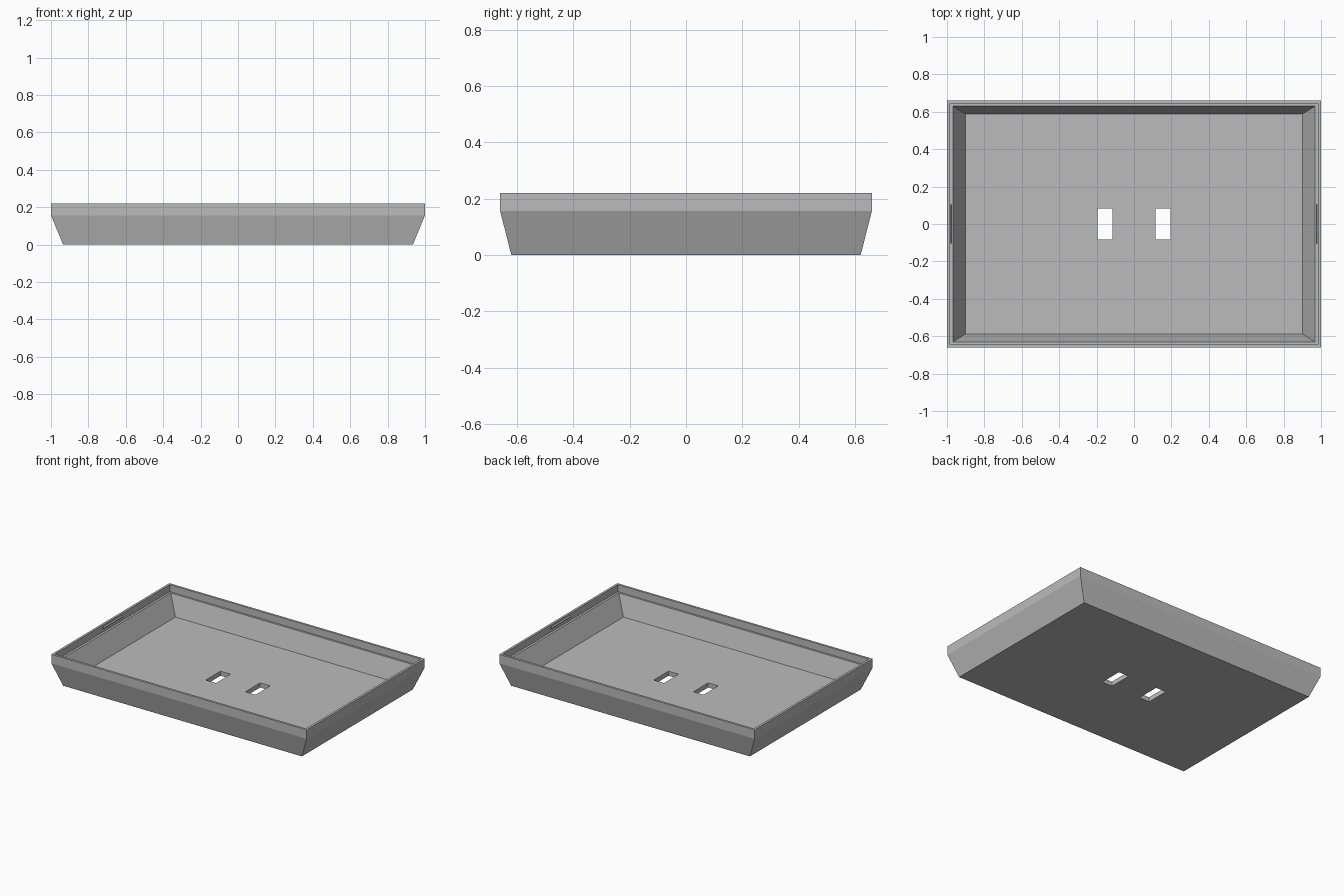
import bpy
import bmesh

if "Cube" in bpy.data.objects:
    bpy.data.objects.remove(bpy.data.objects["Cube"], do_unlink=True)

GREY = (0.5, 0.5, 0.5, 1)
grey = bpy.data.materials.new("plain_grey")
grey.use_nodes = True
grey.diffuse_color = GREY
grey.node_tree.nodes["Principled BSDF"].inputs["Base Color"].default_value = GREY


def finish(name, bm):
    """Turn a bmesh into a grey, flat-shaded object."""
    bmesh.ops.recalc_face_normals(bm, faces=bm.faces)
    mesh = bpy.data.meshes.new(name)
    bm.to_mesh(mesh)
    bm.free()
    mesh.materials.append(grey)
    obj = bpy.data.objects.new(name, mesh)
    bpy.context.collection.objects.link(obj)
    return obj


def loft(name, sections):
    """Join rectangles (half x, half y, z) in order and cap both ends."""
    bm = bmesh.new()
    rings = [[bm.verts.new((sx * hx, sy * hy, z))
              for sx, sy in ((-1, -1), (1, -1), (1, 1), (-1, 1))]
             for hx, hy, z in sections]
    for low, high in zip(rings, rings[1:]):
        for i in range(4):
            j = (i + 1) % 4
            bm.faces.new((low[i], low[j], high[j], high[i]))
    bm.faces.new(rings[0])
    bm.faces.new(rings[-1])
    return finish(name, bm)


# Tray: flared outside, straight lip, inner ledge, sloped inside, floor
tray = loft("tray", [
    (0.935, 0.62, 0),
    (1, 0.66, 0.157),
    (1, 0.66, 0.22),
    (0.984, 0.644, 0.22),
    (0.984, 0.644, 0.17),
    (0.968, 0.63, 0.17),
    (0.902, 0.589, 0.033),
])

# Two rectangular slots through the floor
for side in (-1, 1):
    cutter = loft("slot_cutter", [(0.04, 0.083, -0.05), (0.04, 0.083, 0.1)])
    cutter.location.x = side * 0.155
    cutter.hide_render = True
    cut = tray.modifiers.new("slot", "BOOLEAN")
    cut.operation = "DIFFERENCE"
    cut.solver = "EXACT"
    cut.object = cutter
    bpy.context.view_layer.objects.active = tray
    bpy.ops.object.modifier_apply(modifier=cut.name)
    bpy.data.objects.remove(cutter, do_unlink=True)

# Small snap ridges inside the lip at both ends
for side, label in ((1, "left"), (-1, "right")):
    bm = bmesh.new()
    ends = [[bm.verts.new((side * x, y, z))
             for x, z in ((0.986, 0.19), (0.977, 0.2), (0.986, 0.21))]
            for y in (-0.105, 0.105)]
    for end in ends:
        bm.faces.new(end)
    for i in range(3):
        j = (i + 1) % 3
        bm.faces.new((ends[0][i], ends[0][j], ends[1][j], ends[1][i]))
    finish(label + "_snap_ridge", bm)
